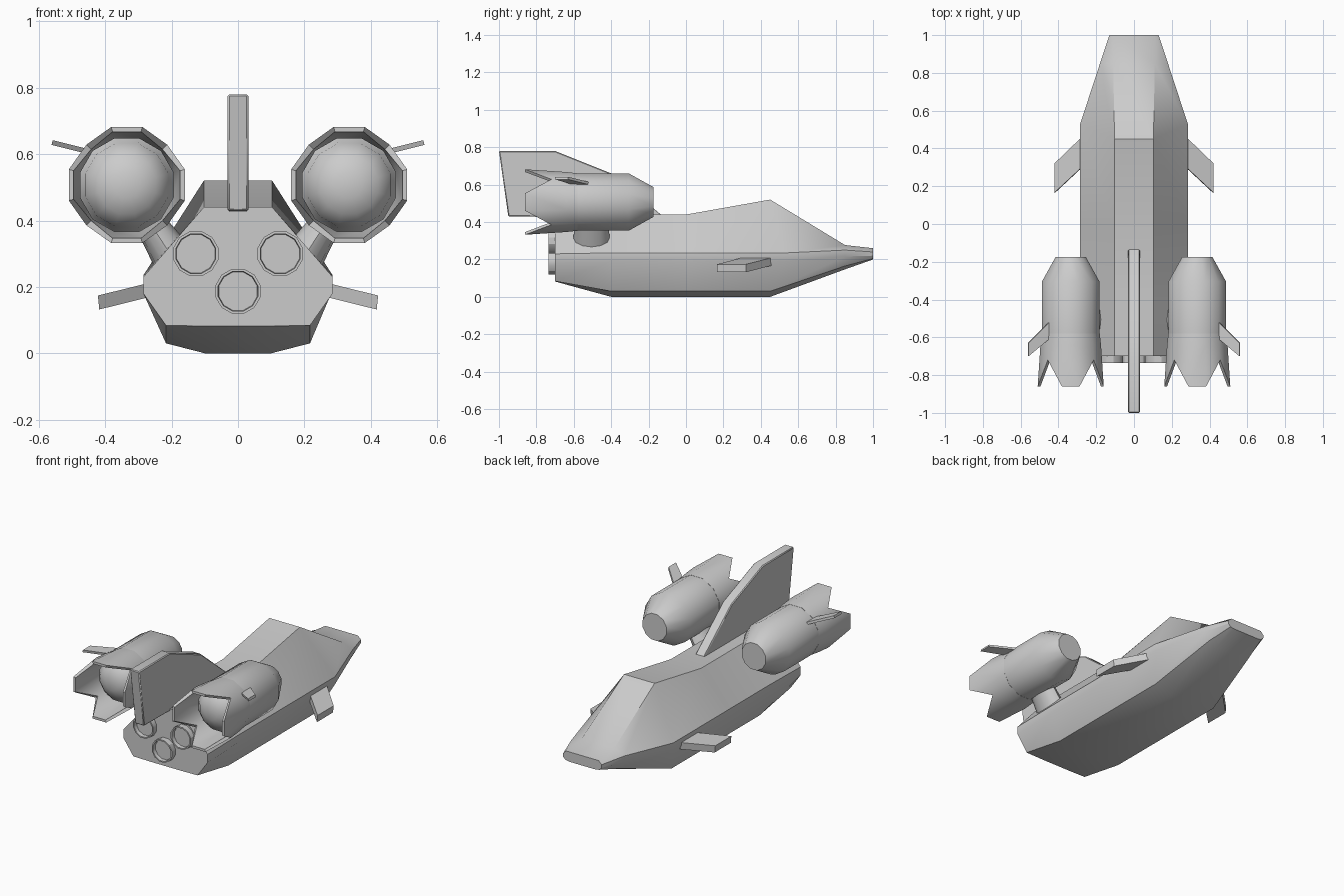
import bpy, bmesh
from math import sin, cos, radians, pi
from mathutils import Vector

if "Cube" in bpy.data.objects:
    bpy.data.objects.remove(bpy.data.objects["Cube"])

def build(name, verts, faces, mirror=False, angle=30):
    bm = bmesh.new()
    vs = [bm.verts.new(v) for v in verts]
    for f in faces:
        bm.faces.new([vs[i] for i in f])
    bmesh.ops.recalc_face_normals(bm, faces=bm.faces)
    me = bpy.data.meshes.new(name)
    bm.to_mesh(me)
    bm.free()
    ob = bpy.data.objects.new(name, me)
    bpy.context.collection.objects.link(ob)
    bpy.ops.object.select_all(action='DESELECT')
    ob.select_set(True)
    bpy.context.view_layer.objects.active = ob
    bpy.ops.object.shade_smooth_by_angle(angle=radians(angle))
    if mirror:
        ob.modifiers.new("Mirror", 'MIRROR')
    return ob

def loft(name, rings, caps=True, **kw):
    n = len(rings[0])
    faces = [(r*n + i, r*n + (i+1) % n, (r+1)*n + (i+1) % n, (r+1)*n + i)
             for r in range(len(rings)-1) for i in range(n)]
    if caps:
        faces += [tuple(range(n)), tuple(range((len(rings)-1)*n, len(rings)*n))]
    return build(name, [v for r in rings for v in r], faces, **kw)

def ring(cx, cz, y, r, n=12):
    return [(cx + r*cos((i+.5)*2*pi/n), y, cz + r*sin((i+.5)*2*pi/n)) for i in range(n)]

def plate(name, outline, offset, **kw):
    a = [Vector(p) - Vector(offset) for p in outline]
    b = [Vector(p) + Vector(offset) for p in outline]
    return loft(name, [a, b], **kw)

# Hull: half sections from keel to roof as (x, y, z)
def section(half):
    return half + [(-x, y, z) for x, y, z in reversed(half)]

def mid(y, ys, top):
    return [(.1, y, 0), (.217, y, .03), (.285, ys, .19), (.285, ys, .235), (.103, y, top)]

loft("hull", [section(s) for s in (
    [(.095, -.7, .082), (.217, -.7, .084), (.285, -.7, .18), (.285, -.7, .23), (.103, -.7, .44)],
    mid(-.4, -.4, .44), mid(0, 0, .44), mid(.45, .53, .52),
    [(.092, .85, .147), (.15, .85, .165), (.18, .85, .216), (.18, .85, .25), (.11, .85, .277)],
    [(.09, 1, .2), (.115, 1, .205), (.13, 1, .22), (.13, 1, .24), (.11, 1, .26)])])

# Three recessed rear nozzles
for i, (x, z) in enumerate(((-.127, .3), (.127, .3), (0, .187))):
    loft(f"rear_nozzle_{i+1}", [ring(x, z, y, r) for y, r in
         ((-.69, .07), (-.735, .07), (-.735, .062), (-.712, .06))])

# Tail fin
fin = plate("tail_fin", [(0, -1, .78), (0, -.7, .78), (0, -.4, .66),
            (0, -.11, .42), (0, -.95, .43)], (.031, 0, 0))
bev = fin.modifiers.new("Bevel", 'BEVEL')
bev.width, bev.segments = .005, 1

# Engine pods with domed exhaust
EX, EZ = .335, .507
loft("engine_pods", [ring(EX, EZ, y, r) for y, r in
     ((-.175, .083), (-.305, .158), (-.6, .158), (-.62, .14), (-.68, .13), (-.72, .09), (-.74, .04))],
     mirror=True, angle=35)

# Flared exhaust petals: four tips, valleys on the diagonals
def petal_ring(r_tip, r_valley):
    out = []
    for i in range(12):
        a = radians(15 + 30*i)
        valley = i % 3 == 1
        r = r_valley if valley else r_tip
        out.append((EX + r*cos(a), -.72 if valley else -.86, EZ + r*sin(a)))
    return out

loft("exhaust_petals", [ring(EX, EZ, -.58, .138), ring(EX, EZ, -.58, .159),
     ring(EX, EZ, -.64, .166), petal_ring(.181, .172), petal_ring(.166, .152),
     ring(EX, EZ, -.64, .145)], caps=False, mirror=True, angle=35)

# Winglets on the pods
plate("pod_winglets", [(.44, -.51, .605), (.56, -.63, .635), (.56, -.7, .635), (.44, -.6, .605)],
      (-.002, 0, .007), mirror=True)

# Forward stub wings
plate("stub_wings", [(.27, .465, .19), (.42, .32, .153), (.42, .165, .153), (.27, .305, .19)],
      (.002, 0, .021), mirror=True)

# Oval pylons joining pods to hull
axis = Vector((.56, 0, .83))
side = Vector((.83, 0, -.56))
def oval(c, w, l):
    return [Vector(c) + side*w*cos(i*pi/6) + Vector((0, l*sin(i*pi/6), 0)) for i in range(12)]
loft("engine_pylons", [oval((.185, -.505, .27), .065, .1), oval((.27, -.505, .4), .045, .09)],
     mirror=True, angle=40)
